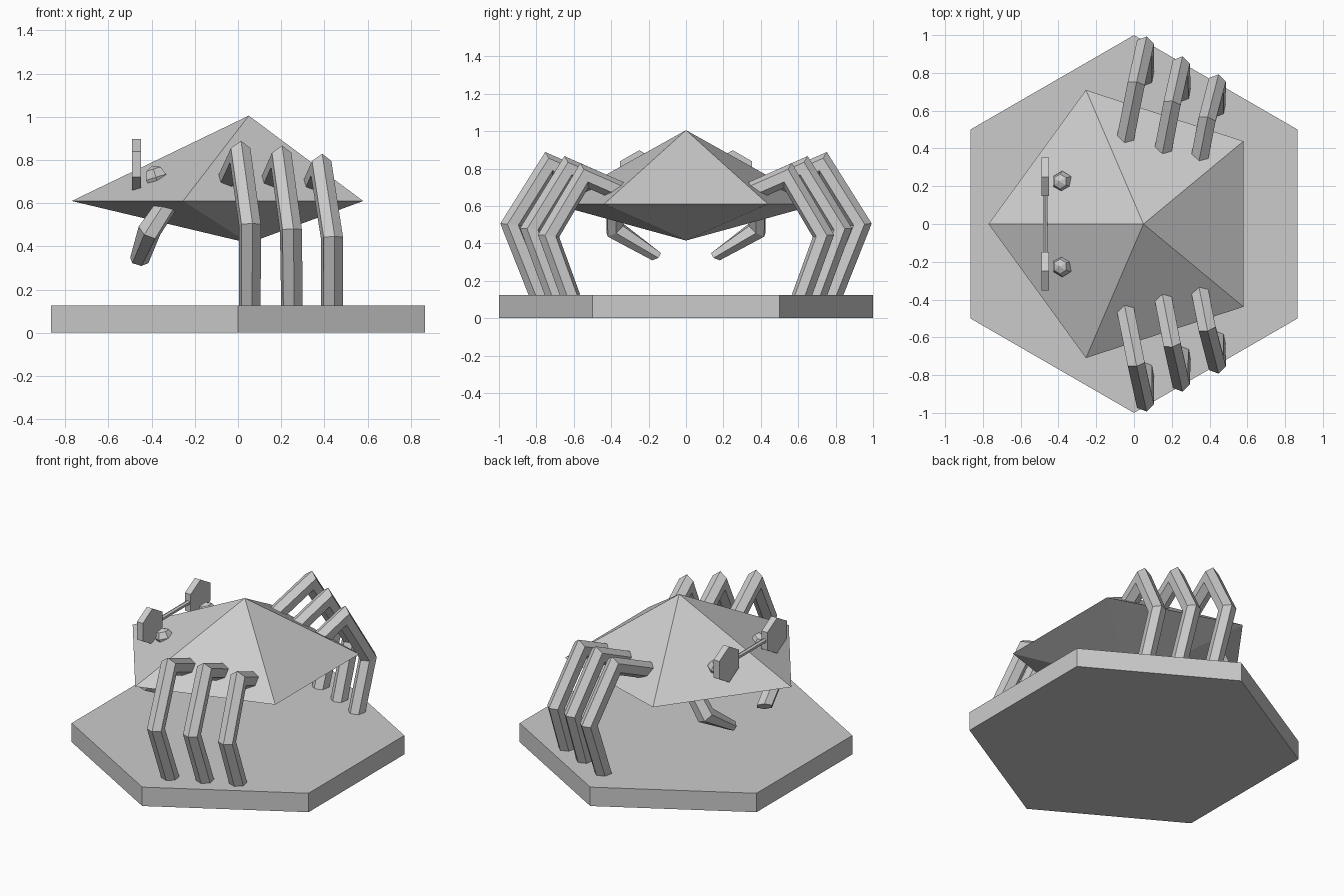
import bpy, bmesh, math
from mathutils import Vector

cube = bpy.data.objects.get("Cube")
if cube:
    bpy.data.objects.remove(cube, do_unlink=True)

GREY = (0.6, 0.6, 0.6, 1.0)
mat = bpy.data.materials.new("light_grey")
mat.use_nodes = True
mat.diffuse_color = GREY
mat.node_tree.nodes["Principled BSDF"].inputs["Base Color"].default_value = GREY


def finish(bm, name):
    """Turn a bmesh into a flat shaded object."""
    bmesh.ops.recalc_face_normals(bm, faces=bm.faces[:])
    mesh = bpy.data.meshes.new(name)
    bm.to_mesh(mesh)
    bm.free()
    mesh.materials.append(mat)
    obj = bpy.data.objects.new(name, mesh)
    bpy.context.collection.objects.link(obj)
    return obj


def loft(bm, rings):
    """Skin a closed tube through rings of points."""
    rows = [[bm.verts.new(p) for p in ring] for ring in rings]
    n = len(rows[0])
    for a, b in zip(rows, rows[1:]):
        for i in range(n):
            j = (i + 1) % n
            bm.faces.new((a[i], a[j], b[j], b[i]))
    bm.faces.new(rows[0])
    bm.faces.new(rows[-1])


def limb(name, points, radius, tip=1.0):
    """Mitred six-sided tube with its ridge along the bend; tip flattens the end."""
    pts = [Vector(p) for p in points]
    run = pts[2] - pts[0]
    side = Vector((run.y, -run.x, 0)).normalized()
    dirs = [(b - a).normalized() for a, b in zip(pts, pts[1:])]
    rings = []
    for k, p in enumerate(pts):
        before, after = dirs[max(k - 1, 0)], dirs[min(k, len(dirs) - 1)]
        along = (before + after).normalized()
        ridge = side.cross(along).normalized() / along.dot(before)
        if k == len(pts) - 1:
            ridge *= tip
        angles = [math.radians(60 * i) for i in range(6)]
        rings.append([p + radius * (ridge * math.cos(a) + side * math.sin(a)) for a in angles])
    bm = bmesh.new()
    loft(bm, rings)
    return finish(bm, name)


def prism(name, radius, depth, location, axis="Z", turn=0):
    """Six-sided prism along z or y or x."""
    bpy.ops.mesh.primitive_cylinder_add(vertices=6, radius=radius, depth=depth)
    obj = bpy.context.object
    obj.name = name
    obj.data.materials.append(mat)
    obj.location = location
    if axis == "X":
        obj.rotation_euler = (0, math.pi / 2, 0)
    elif axis == "Y":
        obj.rotation_euler = (math.pi / 2, 0, 0)
    if turn:
        obj.rotation_euler.rotate_axis("Z", turn)
    return obj


# Hexagonal base with corners on the y axis
prism("base", 1.0, 0.125, (0, 0, 0.0625))

# Five-sided shell, pointed above and below
bm = bmesh.new()
rim = [bm.verts.new((-0.024 - 0.746 * math.cos(math.tau * i / 5),
                     0.746 * math.sin(math.tau * i / 5), 0.61)) for i in range(5)]
for z in (1.005, 0.415):
    apex = bm.verts.new((0.05, 0, z))
    for i in range(5):
        bm.faces.new((rim[i], rim[(i + 1) % 5], apex))
finish(bm, "shell")

# Root, knee, elbow and foot of each leg on one side
LEGS = {
    "front_leg": ((-0.05, 0.43, 0.69), (0.01, 0.733, 0.822), (0.055, 0.935, 0.50), (0.055, 0.78, 0.11)),
    "middle_leg": ((0.15, 0.37, 0.685), (0.20, 0.63, 0.80), (0.245, 0.83, 0.475), (0.25, 0.695, 0.11)),
    "rear_leg": ((0.345, 0.335, 0.67), (0.385, 0.545, 0.762), (0.435, 0.735, 0.44), (0.435, 0.615, 0.11)),
}
CLAW = ((-0.31, 0.38, 0.62), (-0.41, 0.38, 0.473), (-0.457, 0.166, 0.335))

for s, label in ((1, "positive"), (-1, "negative")):
    for name, pts in LEGS.items():
        limb(f"{name}_{label}_side", [(x, s * y, z) for x, y, z in pts], 0.053)
    limb(f"claw_{label}_side", [(x, s * y, z) for x, y, z in CLAW], 0.052, 0.6)

    # Eye bead
    bpy.ops.mesh.primitive_uv_sphere_add(segments=6, ring_count=4, radius=0.056)
    eye = bpy.context.object
    eye.name = f"eye_{label}_side"
    eye.data.materials.append(mat)
    eye.location = (-0.38, s * 0.225, 0.72)
    eye.rotation_euler = (0, -0.3, 0)

    # Hexagonal lens standing on a corner
    prism(f"lens_{label}_side", 0.118, 0.042, (-0.47, s * 0.25, 0.78), "X", math.pi / 2)

# Thin bar joining the lenses
prism("lens_bridge", 0.015, 0.32, (-0.47, 0, 0.78), "Y")
